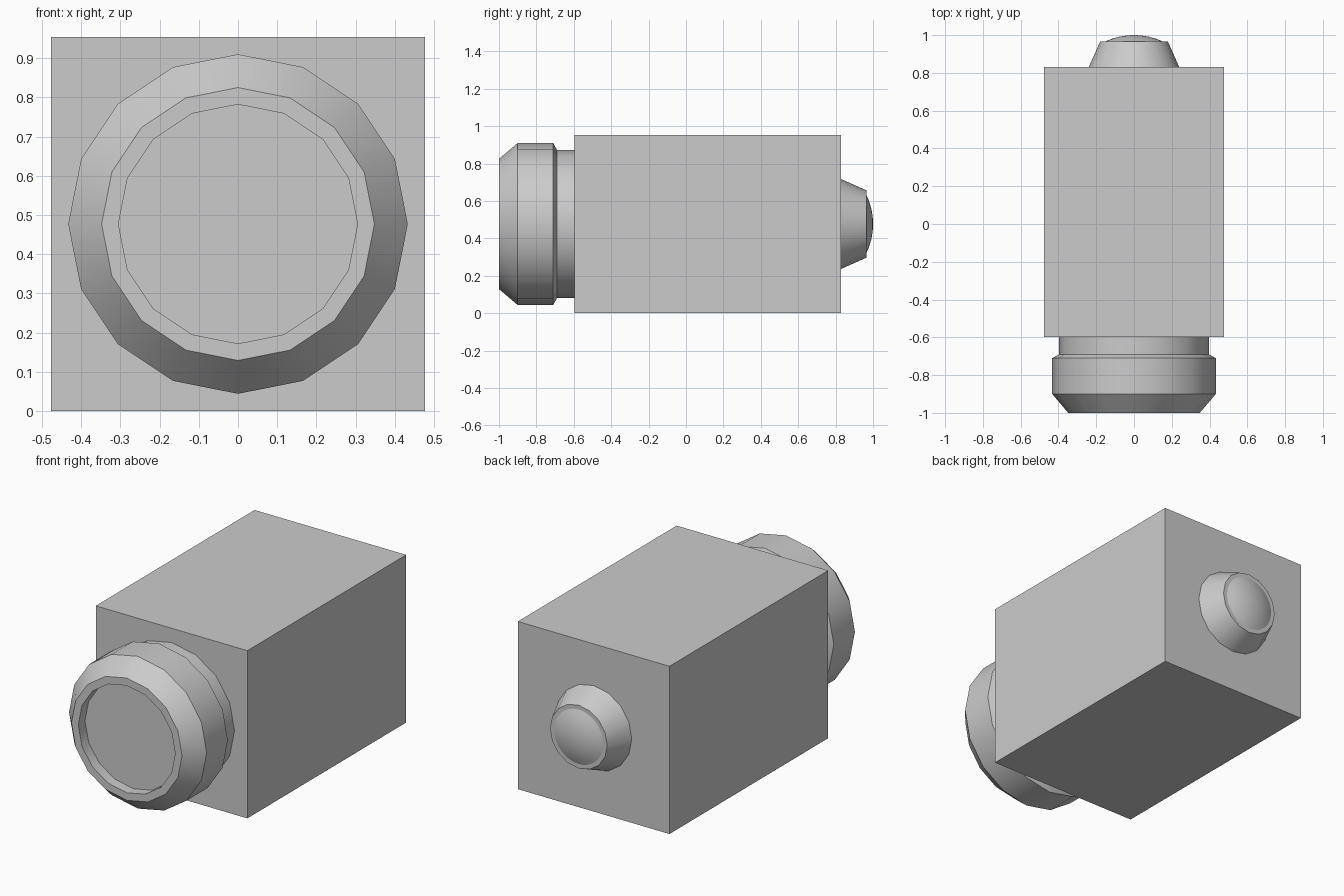
import bpy, bmesh, math
from mathutils import Matrix

cube = bpy.data.objects.get("Cube")
if cube:
    bpy.data.objects.remove(cube, do_unlink=True)

HALF = 0.477          # half the width of the body; also the height of the lens axis
FRONT, BACK = -0.597, 0.83

gray = bpy.data.materials.new("light_gray")
gray.use_nodes = True
gray.diffuse_color = (0.6, 0.6, 0.6, 1)
gray.node_tree.nodes["Principled BSDF"].inputs["Base Color"].default_value = (0.6, 0.6, 0.6, 1)


def finish(name, bm, smooth):
    bmesh.ops.recalc_face_normals(bm, faces=bm.faces[:])
    mesh = bpy.data.meshes.new(name)
    bm.to_mesh(mesh)
    bm.free()
    mesh.materials.append(gray)
    obj = bpy.data.objects.new(name, mesh)
    bpy.context.collection.objects.link(obj)
    if smooth:
        bpy.ops.object.select_all(action="DESELECT")
        obj.select_set(True)
        bpy.context.view_layer.objects.active = obj
        bpy.ops.object.shade_smooth_by_angle(angle=math.radians(30))
    return obj


def lathe(name, profile, sides):
    """Turn (radius, y) points around the lens axis; radius 0 closes to a point."""
    bm = bmesh.new()
    rings = []
    for r, y in profile:
        if r == 0:
            rings.append([bm.verts.new((0, y, HALF))] * sides)
        else:
            angles = [math.tau * i / sides for i in range(sides)]
            rings.append([bm.verts.new((r * math.cos(a), y, HALF + r * math.sin(a))) for a in angles])
    for a, b in zip(rings, rings[1:]):
        for i in range(sides):
            j = (i + 1) % sides
            bm.faces.new(list(dict.fromkeys((a[i], a[j], b[j], b[i]))))
    for ring in (rings[0], rings[-1]):
        if ring[0] is not ring[1]:
            bm.faces.new(ring)
    return finish(name, bm, True)


# Box body
bm = bmesh.new()
size = Matrix.Diagonal((2 * HALF, BACK - FRONT, 2 * HALF, 1))
bmesh.ops.create_cube(bm, size=1, matrix=Matrix.Translation((0, (FRONT + BACK) / 2, HALF)) @ size)
finish("body", bm, False)

# Lens barrel with a neck, a wider chamfered ring and a recessed front glass
lathe("lens_barrel", [(0.396, FRONT), (0.396, -0.69), (0.433, -0.71), (0.433, -0.9),
                      (0.348, -1), (0.305, -1), (0.305, -0.94)], 16)

# Tapered eyepiece at the back
lathe("eyepiece", [(0.24, BACK), (0.18, 0.965)], 16)

# Shallow domed eyepiece glass
rim, steps = 0.155, 6
radius = 0.36
spread = math.asin(rim / radius)
dome = [(radius * math.sin(spread * k / steps), 1 - radius * (1 - math.cos(spread * k / steps)))
        for k in range(steps, -1, -1)]
lathe("eyepiece_glass", dome, 32)
